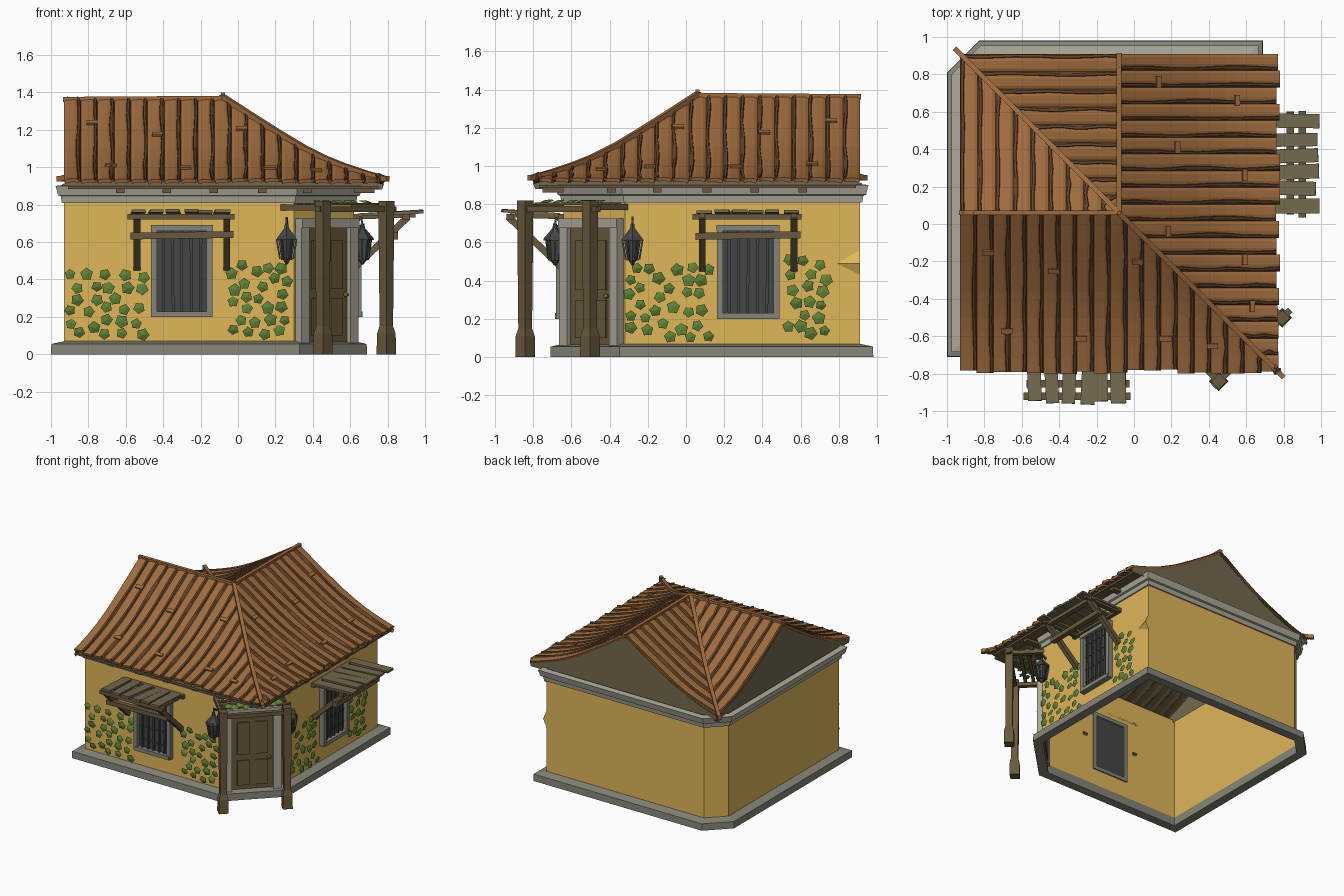
import bpy, bmesh, math, random
from mathutils import Matrix, Vector

if "Cube" in bpy.data.objects:
    bpy.data.objects.remove(bpy.data.objects["Cube"])

random.seed(4)
rnd = random.uniform


def material(name, r, g, b):
    m = bpy.data.materials.new(name)
    m.diffuse_color = [(c / 255 / 12.92 if c < 11 else ((c / 255 + .055) / 1.055) ** 2.4) for c in (r, g, b)] + [1]
    m.use_nodes = True
    m.node_tree.nodes["Principled BSDF"].inputs["Base Color"].default_value = m.diffuse_color
    return m


PLASTER = material("yellow plaster", 224, 183, 90)
TILE = material("clay tile", 160, 108, 62)
TILE_DARK = material("dark tile edge", 100, 68, 40)
STONE = material("light stone", 172, 169, 153)
STONE_GREY = material("grey stone", 134, 133, 120)
WOOD = material("weathered wood", 116, 105, 79)
WOOD_DARK = material("dark wood", 106, 90, 62)
IRON = material("dark iron", 68, 70, 69)
LEAF = material("ivy green", 95, 129, 54)
BRASS = material("brass", 176, 132, 50)


def finish(name, bm, *mats):
    me = bpy.data.meshes.new(name)
    bm.to_mesh(me)
    bm.free()
    for m in mats:
        me.materials.append(m)
    ob = bpy.data.objects.new(name, me)
    bpy.context.collection.objects.link(ob)
    return ob


def box(bm, M, c, s, rot=None):
    m = M @ Matrix.Translation(c) @ (rot or Matrix()) @ Matrix.Diagonal((*s, 1))
    bmesh.ops.create_cube(bm, size=1, matrix=m)


def bar(bm, M, p0, p1, w, h):
    p0, p1 = Vector(p0), Vector(p1)
    d = p1 - p0
    box(bm, M, (p0 + p1) / 2, (w, d.length, h), d.to_track_quat('Y', 'Z').to_matrix().to_4x4())


def frustum(bm, M, c, r0, r1, z0, z1, n=6):
    bmesh.ops.create_cone(bm, cap_ends=True, segments=n, radius1=r0, radius2=r1, depth=z1 - z0,
                          matrix=M @ Matrix.Translation((c[0], c[1], (z0 + z1) / 2)))


# Wall frames: local x runs along the wall, -y points outward
I = Matrix()
FRONT = Matrix.Translation((0, -.64, 0))
EAST = Matrix.Translation((.62, 0, 0)) @ Matrix.Rotation(math.pi / 2, 4, 'Z')
CORNER = Matrix.Translation((.46, -.48, 0)) @ Matrix.Rotation(math.pi / 4, 4, 'Z')

# Footprint with a wide cut corner for the door and a small one at the back
PLAN = [Vector(p) for p in ((-.93, -.64), (.30, -.64), (.62, -.32), (.62, .91), (-.80, .91), (-.93, .78))]


def offset(d):
    out = []
    for i, p in enumerate(PLAN):
        a, b = (p - PLAN[i - 1]).normalized(), (PLAN[(i + 1) % 6] - p).normalized()
        na, nb = Vector((a.y, -a.x)), Vector((b.y, -b.x))
        out.append(p + (na + nb) * d / (1 + na.dot(nb)))
    return out


def ring(name, profile, mat, closed=True):
    bm = bmesh.new()
    rows = [[bm.verts.new((p.x, p.y, z)) for p in offset(d)] for d, z in profile]
    for k in range(len(rows) if closed else len(rows) - 1):
        a, b = rows[k], rows[(k + 1) % len(rows)]
        for i in range(6):
            j = (i + 1) % 6
            bm.faces.new((a[i], a[j], b[j], b[i]))
    return finish(name, bm, mat)


ring("plinth", [(-.002, 0), (.07, 0), (.068, .055), (.0, .07)], STONE_GREY)
ring("walls", [(0, .03), (0, .905)], PLASTER, closed=False)
ring("cornice", [(.001, .81), (.012, .81), (.018, .845), (.032, .85), (.045, .90), (0, .906)], STONE, closed=False)

# Chipped plaster wedge near the back end of the east wall
bm = bmesh.new()
v = [bm.verts.new(EAST @ Vector(p)) for p in ((.79, 0, .49), (.91, 0, .56), (.91, 0, .43), (.91, -.03, .49))]
for f in ((0, 1, 3), (1, 2, 3), (2, 0, 3)):
    bm.faces.new([v[i] for i in f])
finish("plaster_chip", bm, PLASTER)

# Roof: L plan with the ridges meeting at C, a hip in front and a valley behind
C = Vector((-.08, .06))
END = .85
SLOPE = [(0, 1.36), (.17, 1.25), (.30, 1.168), (.43, 1.09), (.55, 1.03), (.65, .99), (.76, .953), (.86, .925)]


def height(t):
    for (t0, z0), (t1, z1) in zip(SLOPE, SLOPE[1:]):
        if t <= t1:
            return z0 + (z1 - z0) * (t - t0) / (t1 - t0)
    return SLOPE[-1][1]


# Each board: a raised tile and a dark edge strip (fraction of width, lift)
SECTION = [(0, 0), (.18, .008), (.6, .010), (.76, .006), (.79, .018), (.93, .014), (1, 0)]


def slope(name, place, u0, u1, t_range, ragged):
    bm = bmesh.new()
    n, steps = round((u1 - u0) / .09), 12
    w = (u1 - u0) / n
    for i in range(n):
        drop = rnd(-.012, .012) if ragged else 0
        ph, amp, fr = rnd(0, 6), rnd(.002, .006), rnd(.6, 1.1)
        wave = [amp * math.sin(ph + fr * k) + rnd(-.0015, .0015) for k in range(steps + 1)]
        cols = []
        for j, (f, lift) in enumerate(SECTION):
            u = u0 + (i + f) * w
            a, b = t_range(u)
            col = []
            for k in range(steps + 1):
                t = a + (b - a) * k / steps + (drop if k == steps else 0)
                x, y = place(u + (wave[k] if 2 < j < 6 and 0 < k else 0), t)
                col.append(bm.verts.new((C.x + x, C.y + y, height(t) + lift)))
            cols.append(col)
        for j in range(6):
            for k in range(steps):
                f = bm.faces.new((cols[j][k], cols[j + 1][k], cols[j + 1][k + 1], cols[j][k + 1]))
                f.material_index = 1 if j > 2 else 0
    bm.normal_update()
    if sum(f.normal.z for f in bm.faces) < 0:
        bmesh.ops.reverse_faces(bm, faces=bm.faces[:])
    bmesh.ops.remove_doubles(bm, verts=bm.verts[:], dist=.0003)
    ob = finish(name, bm, TILE, TILE_DARK, WOOD_DARK)
    m = ob.modifiers.new("thickness", 'SOLIDIFY')
    m.thickness, m.offset, m.material_offset = .02, -1, 2


outer = lambda u: (max(0, u), END)
inner = lambda u: (0, u)
south = lambda u, t: (u, -t)
east = lambda u, t: (t, -u)
slope("roof_south_slope", south, -END, END, outer, True)
slope("roof_east_slope", east, -END, END, outer, True)
slope("roof_north_wing_inner_slope", lambda u, t: (-t, u), 0, END, inner, False)
slope("roof_west_wing_inner_slope", lambda u, t: (-u, t), 0, END, inner, False)

# Ridge, hip and valley caps
bm = bmesh.new()
for dx, dy in ((1, -1), (-1, 1)):
    pts = [(C.x + dx * t, C.y + dy * t, height(t) + .014) for t in [p[0] for p in SLOPE] + [.88]]
    for p, q in zip(pts, pts[1:]):
        bar(bm, I, p, q, .028, .03)
bar(bm, I, (*C, 1.368), (C.x, C.y + END + .005, 1.362), .026, .028)
bar(bm, I, (*C, 1.368), (C.x - END - .005, C.y, 1.362), .026, .028)
box(bm, I, (*C, 1.385), (.02, .02, .03))
finish("ridge_caps", bm, TILE)

# Loose tiles lying on the outer slopes
bm = bmesh.new()
for place in (south, east):
    for u, t in ((-.6, .62), (-.35, .3), (-.2, .66), (.1, .25), (.25, .66), (-.7, .2), (.5, .7)):
        t = max(t, u + .1)
        p, q = (Vector((C.x + x, C.y + y, height(s) + .016))
                for s in (t, t + .025) for x, y in [place(u, s)])
        bar(bm, I, p, q, .06, .012)
finish("loose_tiles", bm, TILE)

# Gable walls closing the north and west roof ends
bm = bmesh.new()
prof = [(t, height(t) - .015) for t, _ in SLOPE]
prof = [(-t, z) for t, z in prof[::-1]] + prof[1:] + [(.85, .88), (-.85, .88)]
bm.faces.new([bm.verts.new((C.x + t, .895, z)) for t, z in prof])
bm.faces.new([bm.verts.new((-.915, C.y - t, z)) for t, z in prof])
finish("gable_walls", bm, WOOD)

# Eave boards and rafter ends
bm = bmesh.new()
for place in (south, east):
    def eave(u, t, z):
        x, y = place(u, t)
        return (C.x + x, C.y + y, z)
    bar(bm, I, eave(-END + .02, .79, .892), eave(.79, .79, .892), .08, .016)
    for u in (-.55, -.3, -.05, .21, .45):
        bar(bm, I, eave(u, .7, .875), eave(u, .81, .875), .045, .025)
finish("eave_boards", bm, WOOD_DARK)


# Windows with frame, panel and iron bars, each under a plank awning
def window(side, M, c, reach):
    bm = bmesh.new()
    for s in (-1, 1):
        box(bm, M, (c + s * .148, -.015, .445), (.032, .05, .49))
        box(bm, M, (c, -.018, .445 + s * .23), (.32 + .01 * s, .056, .03))
    finish(side + "_window_frame", bm, STONE_GREY)
    bm = bmesh.new()
    box(bm, M, (c, -.004, .445), (.275, .012, .44))
    for k in range(5):
        box(bm, M, (c - .1 + .05 * k, -.018, .445), (.014, .014, .44), Matrix.Rotation(rnd(-.02, .02), 4, 'Y'))
    for k in range(4):
        box(bm, M, (c, -.012, .29 + .105 * k), (.27, .008, .01))
    finish(side + "_window_bars", bm, IRON)

    bm = bmesh.new()
    for k in range(6):
        x = c - .235 + .092 * k + rnd(-.01, .01)
        bar(bm, M, (x + rnd(-.015, .015), -.02, .745), (x, -reach + rnd(0, .03), .765 + rnd(-.006, .006)),
            rnd(.068, .086), .016)
    finish(side + "_awning_planks", bm, WOOD)
    bm = bmesh.new()
    for s in (-1, 1):
        bar(bm, M, (c + s * .24, 0, .46), (c + s * .24, -.29, .735), .036, .036)
        bar(bm, M, (c + s * .24, 0, .732), (c + s * .24, -reach + .05, .742), .03, .022)
    bar(bm, M, (c - .29, -.28, .735), (c + .28, -.28, .735), .04, .028)
    bar(bm, M, (c - .275, -.215, .632), (c + .275, -.215, .64), .04, .036)
    bar(bm, M, (c - .27, -.015, .735), (c + .27, -.015, .735), .03, .03)
    finish(side + "_awning_supports", bm, WOOD_DARK)


window("front", FRONT, -.30, .33)
window("east", EAST, .325, .38)

# Door on the cut corner
bm = bmesh.new()
for s in (-1, 1):
    box(bm, CORNER, (s * .185, -.015, .37), (.06, .06, .64))
box(bm, CORNER, (0, -.017, .70), (.43, .07, .05))
finish("door_frame", bm, STONE)
bm = bmesh.new()
box(bm, CORNER, (0, -.005, .37), (.32, .03, .62))
for s in (-1, 1):
    box(bm, CORNER, (s * .068, -.022, .2), (.09, .016, .2))
    box(bm, CORNER, (s * .068, -.022, .48), (.09, .016, .26))
finish("door", bm, WOOD_DARK)
bm = bmesh.new()
bmesh.ops.create_icosphere(bm, subdivisions=1, radius=.016, matrix=CORNER @ Matrix.Translation((.125, -.04, .32)))
finish("door_knob", bm, BRASS)

# Porch posts and beams in front of the door
bm = bmesh.new()
for s in (-1, 1):
    x, y = s * .24 - .02, -.251
    P = CORNER @ Matrix.Translation((x, y, 0)) @ Matrix.Rotation(math.pi / 4, 4, 'Z')
    frustum(bm, P, (0, 0), .052, .05, 0, .11, 4)
    frustum(bm, P, (0, 0), .05, .036, .11, .15, 4)
    frustum(bm, P, (0, 0), .036, .043, .15, .82, 4)
    bar(bm, CORNER, (x, y - .02, .785), (x, .05, .785), .035, .03)
bar(bm, CORNER, (-.30, -.251, .775), (.28, -.251, .775), .035, .03)
for k in range(3):
    bar(bm, CORNER, (-.26, -.05 - .06 * k, .803), (.24, -.05 - .06 * k, .803), .025, .012)
finish("porch", bm, WOOD_DARK)

# Lanterns either side of the corner
for name, M, u in (("front_lantern", FRONT, .26), ("east_lantern", EAST, -.28)):
    bm = bmesh.new()
    for r0, r1, z0, z1 in ((.006, .022, .48, .505), (.036, .036, .505, .515), (.034, .05, .515, .61),
                           (.062, .058, .61, .625), (.056, .014, .625, .675), (.014, .01, .675, .70)):
        frustum(bm, M, (u, -.045), r0, r1, z0, z1)
    for k in range(6):
        a = k * math.pi / 3
        ca, sa = math.cos(a), math.sin(a)
        bar(bm, M, (u + .036 * ca, -.045 + .036 * sa, .51), (u + .053 * ca, -.045 + .053 * sa, .615), .009, .009)
    bar(bm, M, (u, -.045, .695), (u, -.04, .73), .01, .01)
    bar(bm, M, (u, -.045, .73), (u, 0, .70), .012, .012)
    finish(name, bm, IRON)


# Ivy: folded five-lobed leaves scattered without overlap
def leaf(bm, M, r):
    c = bm.verts.new(M @ Vector((0, -.008, 0)))
    rim = []
    for k in range(10):
        a, q = math.pi * k / 5, r * (1 if k % 2 == 0 else .78)
        rim.append(bm.verts.new(M @ Vector((q * math.sin(a), 0, q * math.cos(a)))))
    for k in range(10):
        bm.faces.new((c, rim[k], rim[(k + 1) % 10]))


for name, M, patches in (("front_ivy", FRONT, ((-.90, -.50, .43, 30), (-.04, .27, .48, 28))),
                         ("east_ivy", EAST, ((-.30, .12, .47, 30), (.53, .75, .51, 18)))):
    bm = bmesh.new()
    for u0, u1, top, count in patches:
        spots = []
        for _ in range(1500):
            p = Vector((rnd(u0, u1), rnd(.1, top)))
            if len(spots) < count and all((p - q).length > .061 for q in spots):
                spots.append(p)
        for p in spots:
            leaf(bm, M @ Matrix.Translation((p.x, -.013, p.y)) @ Matrix.Rotation(rnd(-.25, .25), 4, 'X')
                 @ Matrix.Rotation(rnd(0, 6.28), 4, 'Y'), rnd(.029, .038))
    finish(name, bm, LEAF)

# Ivy resting on the porch beams
bm = bmesh.new()
for k in range(10):
    leaf(bm, CORNER @ Matrix.Translation((-.2 + .042 * k, rnd(-.2, -.1), .815)) @ Matrix.Rotation(-1.3, 4, 'X')
         @ Matrix.Rotation(rnd(0, 6), 4, 'Y'), .033)
finish("porch_ivy", bm, LEAF)
